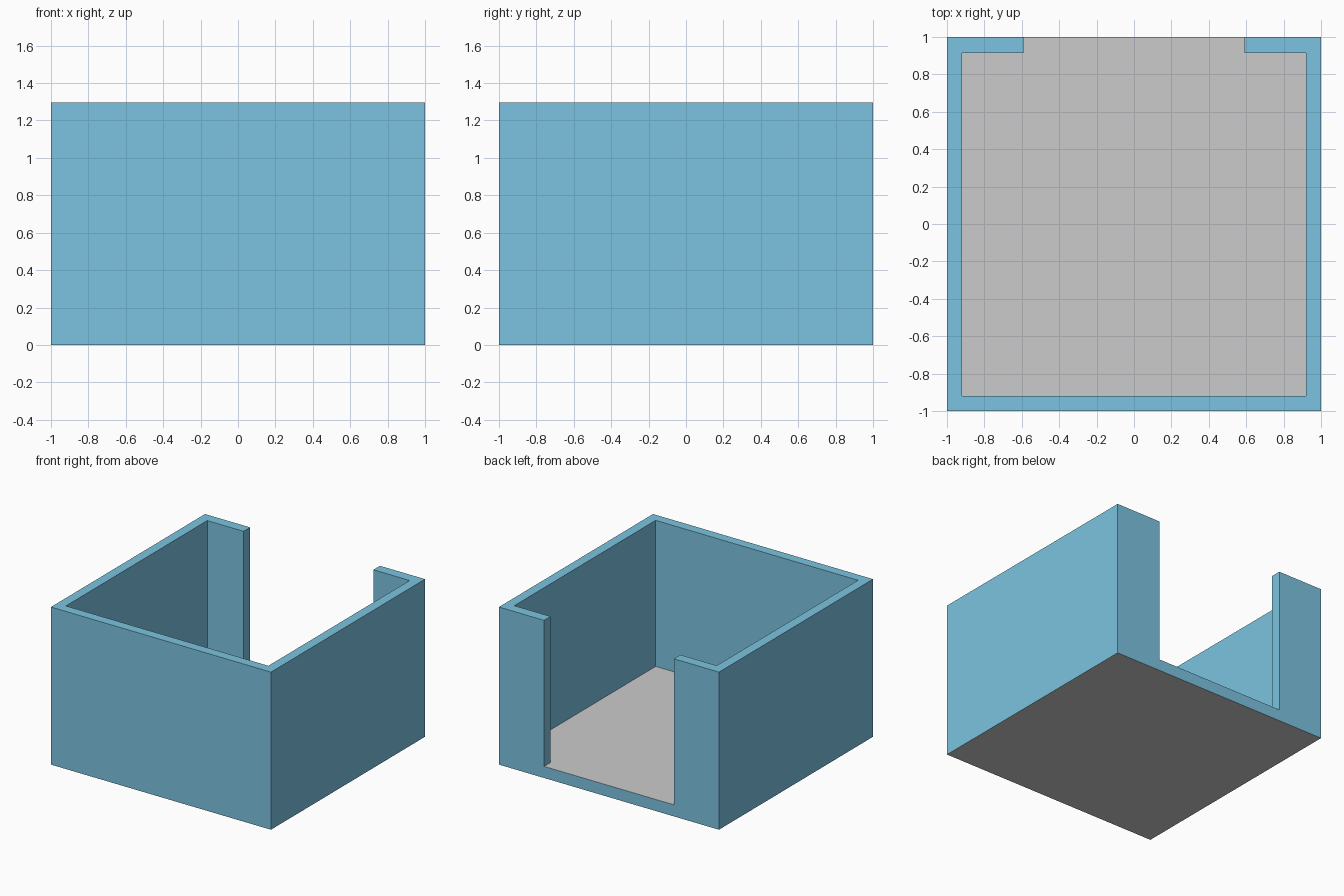
import bpy
import bmesh

if "Cube" in bpy.data.objects:
    bpy.data.objects.remove(bpy.data.objects["Cube"])

HEIGHT = 1.295    # overall height
FLOOR = 0.095     # floor thickness
INNER = 0.92      # inner faces of side and front walls
BACK = 0.915      # inner face of back wall
GAP = 0.59        # half width of the doorway


def prism(name, outline, z0, z1):
    """Extrude a flat outline from z0 up to z1."""
    bm = bmesh.new()
    base = bm.faces.new([bm.verts.new((x, y, z0)) for x, y in outline])
    top = bmesh.ops.extrude_face_region(bm, geom=[base], use_keep_orig=True)["geom"]
    verts = [v for v in top if isinstance(v, bmesh.types.BMVert)]
    bmesh.ops.translate(bm, verts=verts, vec=(0, 0, z1 - z0))
    bmesh.ops.recalc_face_normals(bm, faces=bm.faces)
    mesh = bpy.data.meshes.new(name)
    bm.to_mesh(mesh)
    bm.free()
    obj = bpy.data.objects.new(name, mesh)
    bpy.context.collection.objects.link(obj)
    return obj


# Solid block for the walled room
room = prism("room_shell", [(-1, -1), (1, -1), (1, 1), (-1, 1)], 0, HEIGHT)

# Room space plus doorway, mirrored from its right half
half = [(INNER, -INNER), (INNER, BACK), (GAP, BACK), (GAP, 1.2)]
space = prism("room_space", half + [(-x, y) for x, y in reversed(half)], FLOOR, HEIGHT + 0.2)
space.hide_render = True

# Hollow out the block
cut = room.modifiers.new("hollow", "BOOLEAN")
cut.operation = "DIFFERENCE"
cut.solver = "EXACT"
cut.object = space
bpy.context.view_layer.objects.active = room
room.select_set(True)
bpy.ops.object.modifier_apply(modifier=cut.name)
bpy.data.objects.remove(space)

# Blue walls, plain grey floor above and below
blue = bpy.data.materials.new("wall_blue")
blue.diffuse_color = (0.2, 0.55, 0.75, 1)
blue.use_nodes = True
blue.node_tree.nodes["Principled BSDF"].inputs["Base Color"].default_value = blue.diffuse_color
room.data.materials.clear()
room.data.materials.append(blue)
room.data.materials.append(None)
for face in room.data.polygons:
    is_floor = abs(face.normal.z) > 0.9 and face.center.z < HEIGHT / 2
    face.material_index = 1 if is_floor else 0
